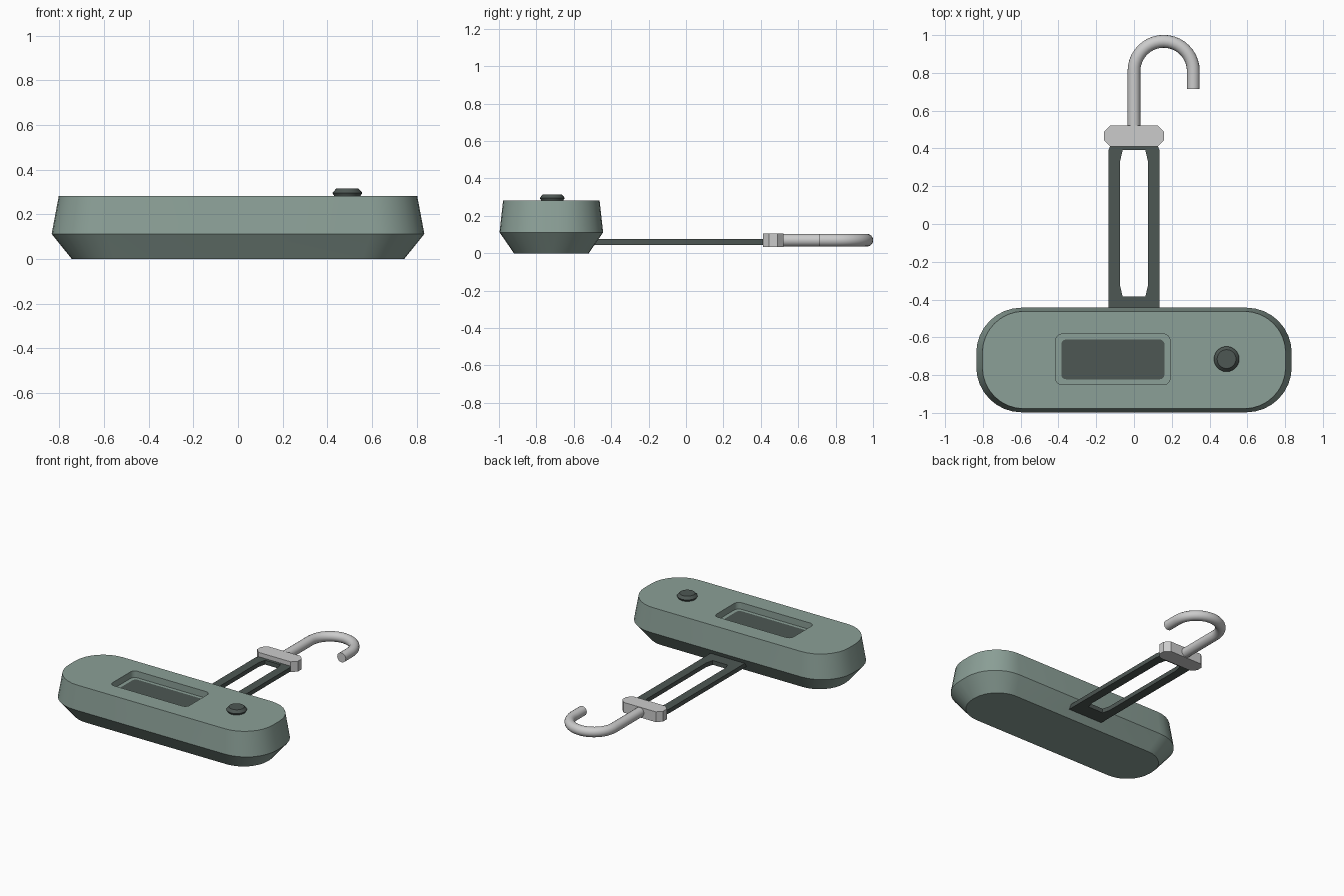
import bpy, bmesh, math
from math import sin, cos, pi
from mathutils import Vector

if "Cube" in bpy.data.objects:
    bpy.data.objects.remove(bpy.data.objects["Cube"])


def material(name, color):
    m = bpy.data.materials.new(name)
    m.diffuse_color = (*color, 1)
    m.use_nodes = True
    m.node_tree.nodes["Principled BSDF"].inputs["Base Color"].default_value = m.diffuse_color
    return m


GREEN = material("sage_plastic", (0.26, 0.35, 0.31))
DARK = material("dark_plastic", (0.075, 0.095, 0.087))


def rounded_rect(cx, cy, hx, hy, r, z, seg=8):
    pts = []
    for i, (sx, sy) in enumerate([(1, 1), (-1, 1), (-1, -1), (1, -1)]):
        for k in range(seg + 1):
            a = (i + k / seg) * pi / 2
            pts.append((cx + sx * (hx - r) + r * cos(a),
                        cy + sy * (hy - r) + r * sin(a), z))
    return pts


def circle(cx, cy, r, z, n=24):
    return [(cx + r * cos(2 * pi * i / n), cy + r * sin(2 * pi * i / n), z)
            for i in range(n)]


def loft(name, rings, mat=None, closed=False, smooth=30):
    """Skin a row of equal-length rings; cap both ends, or close the row."""
    bm = bmesh.new()
    loops = [[bm.verts.new(p) for p in ring] for ring in rings]
    n = len(loops[0])
    pairs = list(zip(loops, loops[1:]))
    if closed:
        pairs.append((loops[-1], loops[0]))
    else:
        bm.faces.new(loops[0][::-1])
        bm.faces.new(loops[-1])
    for a, b in pairs:
        for i in range(n):
            j = (i + 1) % n
            bm.faces.new((a[i], a[j], b[j], b[i]))
    bmesh.ops.recalc_face_normals(bm, faces=bm.faces)
    me = bpy.data.meshes.new(name)
    bm.to_mesh(me)
    bm.free()
    ob = bpy.data.objects.new(name, me)
    bpy.context.collection.objects.link(ob)
    if mat:
        me.materials.append(mat)
    bpy.ops.object.select_all(action='DESELECT')
    ob.select_set(True)
    bpy.context.view_layer.objects.active = ob
    bpy.ops.object.shade_smooth_by_angle(angle=math.radians(smooth))
    return ob


# Body: tapered shell whose top steps down into the display recess
CY, SX, SY = -0.72, -0.112, -0.717
loft("body", [
    rounded_rect(0, CY, 0.745, 0.20, 0.19, 0.0),
    rounded_rect(0, CY, 0.835, 0.277, 0.24, 0.112),
    rounded_rect(0, CY, 0.803, 0.258, 0.22, 0.282),
    rounded_rect(SX, SY, 0.303, 0.134, 0.035, 0.282),
    rounded_rect(SX, SY, 0.303, 0.134, 0.035, 0.235),
], GREEN)

# Display panel on the recess floor
loft("display", [rounded_rect(SX, SY, 0.273, 0.105, 0.025, z)
                 for z in (0.225, 0.238)], DARK)

# Button
loft("button", [circle(0.49, -0.715, r, z) for r, z in
                [(0.055, 0.27), (0.06, 0.284), (0.067, 0.296), (0.05, 0.315)]], DARK)


# Strap: flat frame with a chamfered slot
def chamfered(cx, cy, hx, hy, dx, dy, z):
    return [(cx + x, cy + y, z) for x, y in [
        (hx, hy - dy), (hx - dx, hy), (dx - hx, hy), (-hx, hy - dy),
        (-hx, dy - hy), (dx - hx, -hy), (hx - dx, -hy), (hx, dy - hy)]]


outer = (0, -0.065, 0.135, 0.485, 0.012, 0.03)
slot = (0, 0.003, 0.073, 0.388, 0.013, 0.055)
loft("strap", [chamfered(*outer, 0.045), chamfered(*outer, 0.075),
               chamfered(*slot, 0.075), chamfered(*slot, 0.045)],
     DARK, closed=True)

# Clamp block joining strap and hook
loft("clamp", [chamfered(0, 0.466, 0.16, 0.055, 0.033, 0.033, z)
               for z in (0.033, 0.106)])

# Hook: round rod swept along a shank, half turn and tip
R, HY, HZ, ROD = 0.157, 0.81, 0.07, 0.034
path = [((0, 0.49), pi)]
path += [((R + R * cos(a), HY + R * sin(a)), a)
         for a in (pi - pi * i / 20 for i in range(21))]
path += [((2 * R, 0.715), 0)]
rings = []
for (x, y), a in path:
    side = Vector((cos(a), sin(a), 0))
    rings.append([Vector((x, y, HZ)) + ROD * (side * cos(t) + Vector((0, 0, sin(t))))
                  for t in (2 * pi * i / 16 for i in range(16))])
loft("hook", rings)
